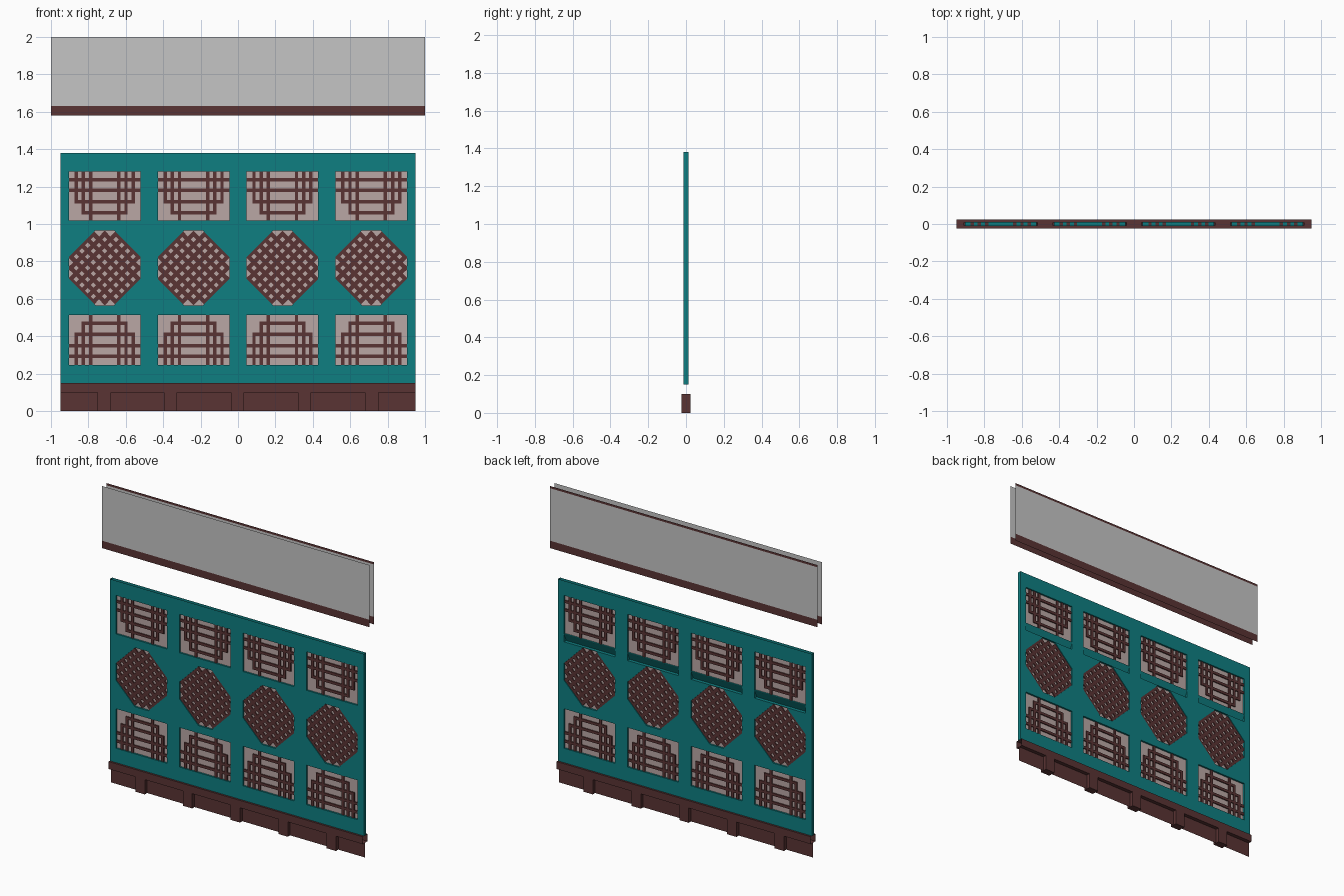
import bpy, bmesh, math
from mathutils import Matrix, Vector

if "Cube" in bpy.data.objects:
    bpy.data.objects.remove(bpy.data.objects["Cube"])

def material(name, rgb):
    m = bpy.data.materials.new(name)
    m.diffuse_color = (*rgb, 1)
    m.use_nodes = True
    m.node_tree.nodes["Principled BSDF"].inputs["Base Color"].default_value = m.diffuse_color
    return m

TEAL = material("teal paint", (0.0045, 0.21, 0.22))
BROWN = material("dark brown wood", (0.10, 0.033, 0.033))
GREY = material("light grey plaster", (0.56, 0.56, 0.56))
PAPER = material("pinkish paper", (0.49, 0.39, 0.375))

def make(name, bm, mat):
    me = bpy.data.meshes.new(name)
    bm.to_mesh(me)
    bm.free()
    if mat:
        me.materials.append(mat)
    ob = bpy.data.objects.new(name, me)
    bpy.context.collection.objects.link(ob)
    return ob

def box(bm, x0, x1, y0, y1, z0, z1, turn=Matrix()):
    c = Vector(((x0 + x1) / 2, (y0 + y1) / 2, (z0 + z1) / 2))
    size = Matrix.Diagonal((x1 - x0, y1 - y0, z1 - z0, 1))
    bmesh.ops.create_cube(bm, size=1, matrix=turn @ Matrix.Translation(c) @ size)

def face(bm, pts):
    return bm.faces.new([bm.verts.new(p) for p in pts])

def sheet(bm, x0, x1, y, z0, z1):
    # upright sheet, facing away from the centre plane
    pts = [(x0, y, z0), (x1, y, z0), (x1, y, z1), (x0, y, z1)]
    face(bm, pts[::-1] if y > 0 else pts)

def prism(bm, pts, offset):
    f = face(bm, pts)
    ext = bmesh.ops.extrude_face_region(bm, geom=[f])
    bmesh.ops.translate(bm, vec=offset, verts=[v for v in ext["geom"] if isinstance(v, bmesh.types.BMVert)])

COLS = [-0.7125, -0.2375, 0.2375, 0.7125]
HW, T, D = 0.191, 0.012, 0.025       # window half width, wall and base half depths
TOP, BOT = (1.02, 1.28), (0.247, 0.514)
OZ, OH, FLAT = 0.765, 0.2, 0.05      # octagon centre, half height, half flat
OCT = [(FLAT, OH), (HW, OH - HW + FLAT), (HW, -OH + HW - FLAT), (FLAT, -OH),
       (-FLAT, -OH), (-HW, -OH + HW - FLAT), (-HW, OH - HW + FLAT), (-FLAT, OH)]

# Window cutters, with the sloped recess on the back under each top window
bm = bmesh.new()
for cx in COLS:
    for z0, z1 in (TOP, BOT):
        box(bm, cx - HW, cx + HW, -0.1, 0.1, z0, z1)
    prism(bm, [(cx + x, -0.1, OZ + z) for x, z in OCT], (0, 0.2, 0))
    prism(bm, [(cx - HW, T + 0.001, 1.019), (cx - HW, -T + 0.001, 0.967),
               (cx - HW, T + 0.001, 0.967)], (2 * HW, 0, 0))
bmesh.ops.recalc_face_normals(bm, faces=bm.faces)
cutter = make("window_cutter", bm, None)
cutter.hide_render = True

# Hollow teal wall, open at its top and bottom
bm = bmesh.new()
box(bm, -0.95, 0.95, -T, T, 0.15, 1.38)
wall = make("wall_panel", bm, TEAL)
mod = wall.modifiers.new("windows", 'BOOLEAN')
mod.operation, mod.solver, mod.object = 'DIFFERENCE', 'EXACT', cutter
bpy.context.view_layer.update()
me = bpy.data.meshes.new_from_object(wall.evaluated_get(bpy.context.evaluated_depsgraph_get()))
wall.modifiers.clear()
wall.data = me
bpy.data.objects.remove(cutter)
bm = bmesh.new()
bm.from_mesh(me)
ends = [f for f in bm.faces if abs(f.normal.z) > 0.9
        and (f.calc_center_median().z > 1.37 or f.calc_center_median().z < 0.16)]
bmesh.ops.delete(bm, geom=ends, context='FACES')
bm.to_mesh(me)
bm.free()
me.materials.clear()
me.materials.append(TEAL)
for p in me.polygons:
    p.material_index = 0

# Paper sheets in the middle of every window
bm = bmesh.new()
for cx in COLS:
    for z0, z1 in (TOP, BOT):
        sheet(bm, cx - HW, cx + HW, 0, z0, z1)
    face(bm, [(cx + x, 0, OZ + z) for x, z in OCT][::-1])
make("window_paper", bm, PAPER)

# Nested straight lattice; the top windows mirror the bottom ones
bm = bmesh.new()
W, B = 0.009, 0.007
for cx in COLS:
    for flip in (False, True):
        def bar(x0, x1, z0, z1):
            if flip:
                z0, z1 = sum(TOP) / 2 + sum(BOT) / 2 - z1, sum(TOP) / 2 + sum(BOT) / 2 - z0
            box(bm, cx + x0, cx + x1, -B, B, z0, z1)
        for x, z in ((0.075, BOT[1]), (0.114, 0.47), (0.152, 0.411)):
            for s in (-1, 1):
                bar(s * x - W, s * x + W, BOT[0], z)
        for hw, z in ((0.123, 0.47), (0.161, 0.411), (HW, 0.35), (HW, 0.293)):
            bar(-hw, hw, z - W, z + W)
make("straight_lattice", bm, BROWN)

# Diagonal lattice, each bar trimmed to the octagon
bm = bmesh.new()
R2, PITCH, W = math.sqrt(2), 0.043, 0.0115
LIM = (FLAT + OH) / R2
for cx in COLS:
    for s in (-1, 1):
        turn = Matrix.Translation((cx, 0, OZ)) @ Matrix.Rotation(s * math.pi / 4, 4, 'Y')
        for k in range(-4, 5):
            v = abs(k * PITCH)
            half = min(LIM, HW * R2 - v)
            box(bm, -half, half, -B, B, k * PITCH - W, k * PITCH + W, turn)
make("diagonal_lattice", bm, BROWN)

# Base rail, open at its ends
bm = bmesh.new()
for y in (-D, D):
    sheet(bm, -0.95, 0.95, y, 0.1, 0.15)
for z, s in ((0.15, 1), (0.1, -1)):
    face(bm, [(-0.95, -D * s, z), (0.95, -D * s, z), (0.95, D * s, z), (-0.95, D * s, z)])
make("base_rail", bm, BROWN)

# Base posts and the recessed skirting between them
bm = bmesh.new()
for x in (-0.715, -0.36, -0.003, 0.355, 0.715):
    box(bm, x - 0.035, x + 0.035, -D, D, 0, 0.1)
make("base_posts", bm, BROWN)
bm = bmesh.new()
sheet(bm, -0.95, 0.95, 0, 0, 0.1)
make("base_skirting", bm, BROWN)

# Upper lintel: two thin sheets with brown trims
for y, side, top in ((-D, "front", 2.0), (D, "back", 1.985)):
    bm = bmesh.new()
    sheet(bm, -1, 1, y, 1.63, top)
    make("lintel_" + side, bm, GREY)
    bm = bmesh.new()
    sheet(bm, -1, 1, y, 1.58, 1.63)
    if top < 2:
        sheet(bm, -1, 1, y, top, 2.0)
    make("lintel_trim_" + side, bm, BROWN)
